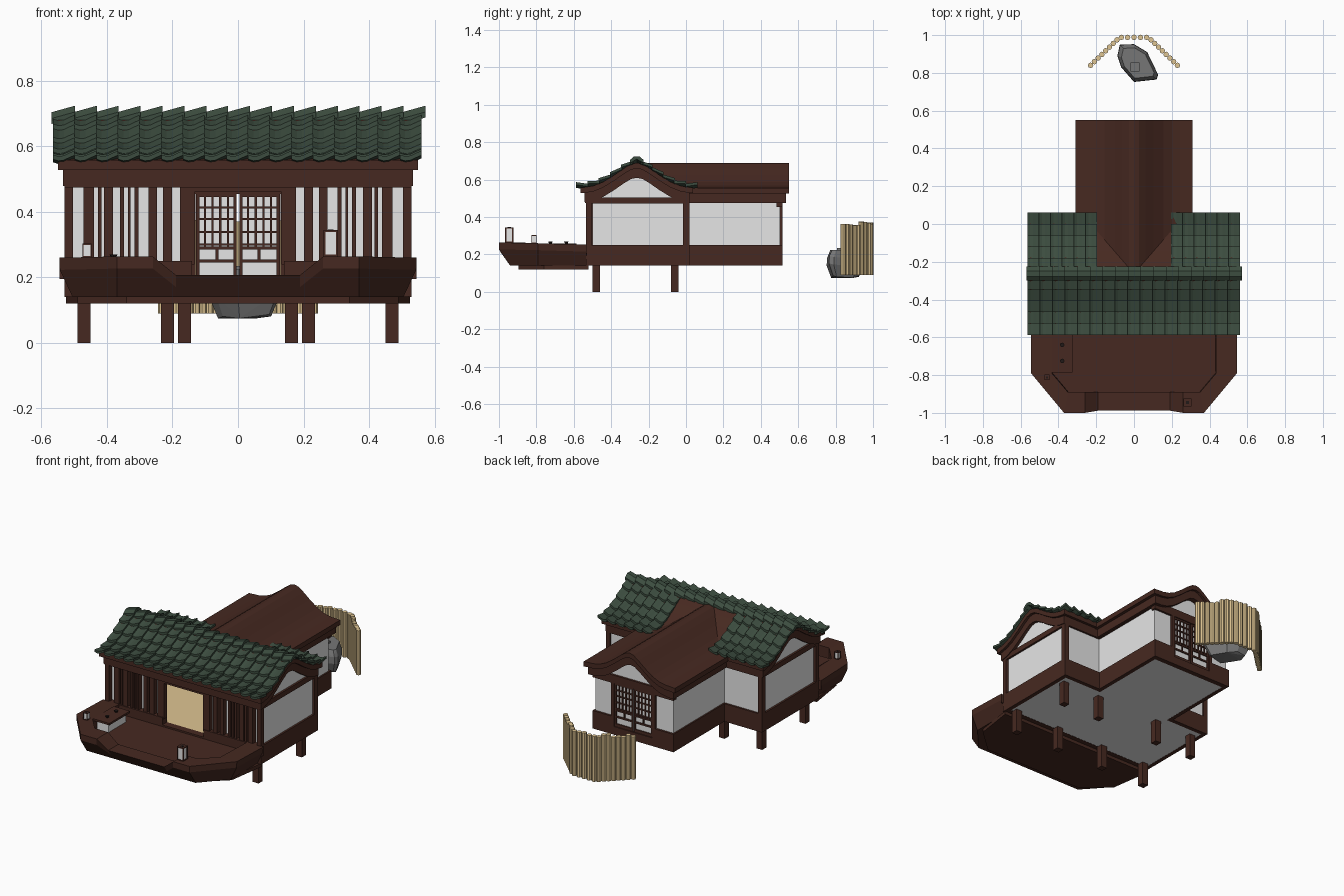
import bpy, bmesh, math, random

if "Cube" in bpy.data.objects:
    bpy.data.objects.remove(bpy.data.objects["Cube"])
random.seed(4)

def mat(name, r, g, b):
    m = bpy.data.materials.new(name)
    m.diffuse_color = (r, g, b, 1)
    m.use_nodes = True
    m.node_tree.nodes["Principled BSDF"].inputs["Base Color"].default_value = m.diffuse_color
    return m
WOOD = mat("dark red wood", .062, .022, .015)
GREEN = mat("green roof tile", .045, .073, .05)
WHITE = mat("white paper", .79, .79, .79)
TAN = mat("bamboo tan", .74, .56, .29)
ROCK = mat("stone grey", .18, .18, .18)
BLACK = mat("near black", .015, .01, .009)

def finish(name, bm, m):
    bmesh.ops.recalc_face_normals(bm, faces=bm.faces)
    me = bpy.data.meshes.new(name)
    bm.to_mesh(me)
    bm.free()
    me.materials.append(m)
    ob = bpy.data.objects.new(name, me)
    bpy.context.collection.objects.link(ob)
    return ob

def loft(bm, rings):
    """Closed solid through a list of equal-sized point loops."""
    vs = [[bm.verts.new(p) for p in r] for r in rings]
    n = len(vs[0])
    for a, b in zip(vs, vs[1:]):
        for i in range(n):
            bm.faces.new((a[i], a[(i+1) % n], b[(i+1) % n], b[i]))
    bm.faces.new(vs[0])
    bm.faces.new(vs[-1])

def add_box(bm, x0, x1, y0, y1, z0, z1):
    loft(bm, [[(x0, y0, z), (x1, y0, z), (x1, y1, z), (x0, y1, z)] for z in (z0, z1)])

def boxes(name, m, items):
    bm = bmesh.new()
    for b in items:
        add_box(bm, *b)
    return finish(name, bm, m)

def both(items):
    """Boxes plus their mirror images across x = 0."""
    return items + [(-b[1], -b[0]) + tuple(b[2:]) for b in items]

def prism(name, m, pts, axis, a, b):
    put = {'x': lambda p, q: (q, p[0], p[1]), 'y': lambda p, q: (p[0], q, p[1]),
           'z': lambda p, q: (p[0], p[1], q)}[axis]
    bm = bmesh.new()
    loft(bm, [[put(p, q) for p in pts] for q in (a, b)])
    return finish(name, bm, m)

# Shared bell-shaped roof curve
BELL = [(0, .69), (.03, .684), (.07, .66), (.12, .625), (.18, .588), (.23, .568), (.28, .559), (.36, .555)]
def curve(t):
    for (a, za), (b, zb) in zip(BELL, BELL[1:]):
        if t <= b:
            return za + (zb-za)*(t-a)/(b-a)
    return BELL[-1][1]

def slab_pts(c, tmax, top, bottom=None, flat=None, k=1):
    ts = [t/k for t, _ in BELL if t/k < tmax-.005] + [tmax]
    ts = [-t for t in ts[:0:-1]] + ts
    up = [(c+t, curve(abs(t)*k)-top) for t in ts]
    if flat is not None:
        return up + [(c+tmax, flat), (c-tmax, flat)]
    return up + [(c+t, curve(abs(t)*k)-bottom) for t in reversed(ts)]

CY = -.263
# Roof boards of the front hall and the rear wing
prism("hall_roof_deck", WOOD, slab_pts(CY, .30, 0, .03), 'x', -.55, .55)
prism("hall_bargeboard", WOOD, slab_pts(CY, .28, .028, .08), 'x', -.535, .535)
prism("wing_roof_deck", WOOD, slab_pts(0, .31, 0, .03, k=1.15), 'y', -.25, .55)
prism("wing_bargeboard", WOOD, slab_pts(0, .29, .028, .08, k=1.15), 'y', 0, .535)

# Gable panels
for s in (-1, 1):
    prism("hall_gable", WHITE, slab_pts(CY, .235, .065, flat=.48), 'x', s*.505, s*.517)
prism("wing_gable", WHITE, slab_pts(0, .23, .065, flat=.48, k=1.15), 'y', .49, .502)

# Roof tiles, stepped rows of curved pieces
SEC = [(0, 0), (.25, -.005), (.5, -.003), (.75, .005), (1, .012)]
def tile_field(bm, x0, x1, n, side, rows=5, start=.02, end=.32):
    w = (x1-x0)/n
    for r in range(rows):
        t0 = start+(end-start)*r/rows
        t1 = start+(end-start)*(r+1)/rows+.004
        for k in range(n):
            rings = []
            for t, lift in ((t0, .003), (t1, .018)):
                z = curve(t)+lift
                top = [(x0+w*(k+u), CY+side*t, z+h) for u, h in SEC]
                rings.append(top + [(x, y, zz-.014) for x, y, zz in reversed(top)])
            loft(bm, rings)
bm = bmesh.new()
tile_field(bm, -.565, .56, 17, -1)
tile_field(bm, .195, .56, 6, 1)
tile_field(bm, -.565, -.195, 6, 1)
finish("roof_tiles", bm, GREEN)
bm = bmesh.new()
CAP = [(-.037, .685), (-.015, .704), (.015, .704), (.037, .685), (.037, .668), (0, .69), (-.037, .668)]
for k in range(17):
    x = -.57+k*1.137/17
    loft(bm, [[(x+d, CY+y, z+l) for y, z in CAP] for d, l in ((0, 0), (.072, .02))])
finish("ridge_tiles", bm, GREEN)

# Skirting under the walls
boxes("base_skirt", WOOD, both([
    (.14, .53, -.535, -.49, .14, .25), (.505, .53, -.5, .02, .14, .25),
    (.25, .53, -.005, .02, .14, .25), (.25, .275, 0, .515, .14, .25),
    (.13, .275, .485, .515, .14, .25)]) + [(-.14, .14, -.535, -.49, .14, .205), (-.13, .13, .485, .515, .14, .19)])

# White wall panels
boxes("wall_panels", WHITE, both([
    (.507, .518, -.5, 0, .24, .49), (.14, .51, -.5, -.49, .24, .49),
    (.255, .51, -.002, .008, .24, .49), (.255, .266, .0, .5, .24, .5), (.13, .26, .49, .502, .24, .49)]))

# Posts, beams and door frames
boxes("posts_and_beams", WOOD, both([
    (.503, .53, -.535, -.505, .24, .49), (.503, .53, -.015, .02, .24, .49),
    (.503, .53, -.535, .02, .473, .505), (.26, .53, .0, .02, .475, .53),
    (.26, .275, 0, .51, .475, .52), (.13, .15, .485, .515, .19, .48)]) +
    [(-.53, .53, -.54, -.5, .475, .54), (-.275, .275, .485, .515, .455, .505),
     (-.14, .14, -.53, -.5, .46, .48)])

# Front slats of varied width
SLATS = [(.155, .045), (.215, .028), (.26, .025), (.31, .012), (.332, .009), (.354, .012),
         (.395, .028), (.422, .012), (.455, .032)]
boxes("front_slats", WOOD, both([(c-w/2, c+w/2, -.53, -.5, .24, .48) for c, w in SLATS]))

# Floors
boxes("mat_floor", TAN, [(-.505, .505, -.49, 0, .192, .202), (-.25, .25, 0, .487, .192, .202)])
boxes("underfloor", WHITE, [(-.51, .51, -.51, .0, .141, .19), (-.26, .26, 0, .49, .141, .19)])

# Sliding lattice doors at the rear
boxes("rear_door_paper", WHITE, both([(.004, .128, .494, .502, .19, .455)]))
bars = [(.004+i*.0235, .0105+i*.0235, .488, .508, .285, .455) for i in range(6)]
bars += [(.004, .128, .487, .509, z, z+h) for z, h in
         ((.19, .018), (.245, .01), (.285, .009), (.297, .007), (.335, .007), (.375, .007), (.41, .007), (.445, .01))]
bars += [(.004, .013, .487, .509, .19, .455), (.118, .128, .487, .509, .19, .455), (.06, .068, .487, .509, .245, .29)]
boxes("rear_door_lattice", WOOD, both(bars))

# Stilts
boxes("stilts", WOOD, both([(x-.02, x+.02, y-.02, y+.02, 0, .145)
      for x, y in ((.47, -.48), (.163, -.48), (.47, -.06), (.215, -.06))]))

# Boat-shaped veranda: outer x, y, inner x, y, rim height
HALF = [(.545, -.53, .435, -.53, .252), (.545, -.79, .435, -.79, .26), (.37, -1, .35, -.89, .264),
        (.26, -1, .26, -.89, .264), (.19, -1, .19, -.89, .208)]
loop = HALF + [(-a, b, -c, d, e) for a, b, c, d, e in reversed(HALF)]
def flare(x, y, z):
    f = 1-min(1, (z-.14)/.085)
    return (x-math.copysign(.04*f*(abs(x) > .5), x), y+.06*f*(y < -.9), z)
bm = bmesh.new()
loft(bm, [[flare(x, y, .14) for x, y, _, _, _ in loop],
          [flare(x, y, h-.037) for x, y, _, _, h in loop],
          [flare(x, y, h) for x, y, _, _, h in loop],
          [(x, y, h) for _, _, x, y, h in loop],
          [(x*.99, y, .195) for _, _, x, y, h in loop]])
# open the hull where it meets the hall
bmesh.ops.delete(bm, geom=[f for f in bm.faces if all(v.co.y > -.54 for v in f.verts)], context='FACES')
finish("veranda_hull", bm, WOOD)
boxes("veranda_rear_rim", WOOD, both([(.435, .545, -.535, -.53, .195, .252)]))
prism("veranda_keel", WOOD, [(.525, -.52), (.49, -.76), (.34, -.895), (-.34, -.895), (-.49, -.76), (-.525, -.52)],
      'z', .12, .142)

# Lanterns with paper sides
def lantern(x, y, z, r, h):
    e = r*.28
    parts = [(x-r, x+r, y-r, y+r, z, z+e), (x-r, x+r, y-r, y+r, z+h-e, z+h)]
    parts += [(x+sx*(r-e/2)-e/2, x+sx*(r-e/2)+e/2, y+sy*(r-e/2)-e/2, y+sy*(r-e/2)+e/2, z, z+h)
              for sx in (-1, 1) for sy in (-1, 1)]
    boxes("lantern_frame", WOOD, parts)
    q = r-e*.6
    boxes("lantern_paper", WHITE, [(x-q, x+q, y-q, y+q, z+e/2, z+h-e/2)])
    boxes("lantern_vent", BLACK, [(x-r*.4, x+r*.4, y-r*.4, y+r*.4, z+h-.001, z+h+.001)])
lantern(.283, -.945, .263, .022, .082)
lantern(-.461, -.812, .261, .014, .042)

# Low table with cups
boxes("table_top", WOOD, [(-.435, -.325, -.785, -.585, .248, .26)])
boxes("table_body", WHITE, [(-.42, -.34, -.77, -.6, .195, .249)])
bm = bmesh.new()
for y in (-.64, -.725):
    loft(bm, [[(-.38+r*math.cos(a*math.pi/4), y+r*math.sin(a*math.pi/4), z) for a in range(8)]
              for r, z in ((.008, .26), (.012, .27))])
finish("cups", bm, BLACK)

# Bamboo screen
bm = bmesh.new()
spots = [(x, .988) for x in (-.067, -.034, 0, .034, .067)]
for i in range(8):
    u = i/7
    spots += [(s*(.23-.14*u), .84+.135*u) for s in (-1, 1)]
for x, y in spots:
    top = .345+(y-.84)*.12+random.uniform(0, .02)
    loft(bm, [[(x+.0145*math.cos(a*math.pi/4), y+.0145*math.sin(a*math.pi/4), z) for a in range(8)]
              for z in (.09, top)])
finish("bamboo_screen", bm, TAN)

# Stone basin
OUT = [(-.088, .89), (-.075, .95), (0, .952), (.07, .91), (.128, .79), (.12, .765), (0, .752), (-.068, .83)]
bm = bmesh.new()
for sc, z in ((.75, .075), (1, .14), (.98, .18), (.8, .225)):
    for i, (x, y) in enumerate(OUT):
        bm.verts.new((.02+(x-.02)*sc, .85+(y-.85)*sc, z+(i % 3)*.006*(z < .2)))
bmesh.ops.convex_hull(bm, input=bm.verts)
finish("basin_stone", bm, ROCK)
boxes("basin_rim", ROCK, [(-.018, .03, .808, .856, .22, .235)])
